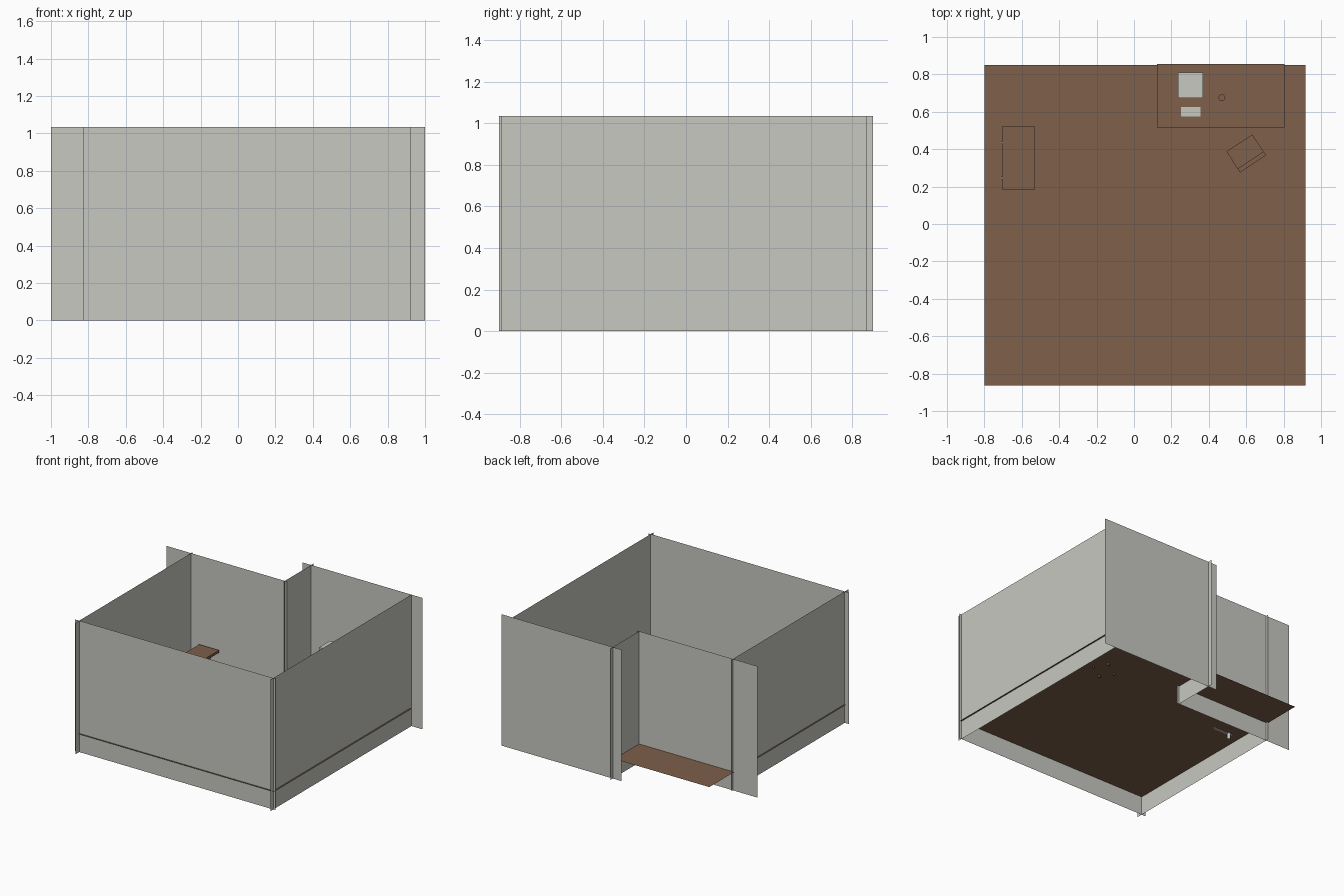
import bpy, bmesh, math
from mathutils import Matrix, Vector

if "Cube" in bpy.data.objects:
    bpy.data.objects.remove(bpy.data.objects["Cube"])


def material(name, rgb):
    m = bpy.data.materials.new(name)
    m.diffuse_color = (*rgb, 1)
    m.use_nodes = True
    m.node_tree.nodes["Principled BSDF"].inputs["Base Color"].default_value = m.diffuse_color
    return m


GREY = material("wall grey", (0.58, 0.58, 0.54))
WOOD = material("wood brown", (0.21, 0.115, 0.07))
FLOOR_Z = 0.147


def finish(bm, name, mat):
    me = bpy.data.meshes.new(name)
    bm.to_mesh(me)
    bm.free()
    me.materials.append(mat)
    ob = bpy.data.objects.new(name, me)
    bpy.context.collection.objects.link(ob)
    return ob


def plane(name, a, b, c, d, mat):
    bm = bmesh.new()
    bm.faces.new([bm.verts.new(p) for p in (a, b, c, d)])
    return finish(bm, name, mat)


def wall(name, x0, y0, x1, y1, h=1.035):
    return plane(name, (x0, y0, 0), (x1, y1, 0), (x1, y1, h), (x0, y0, h), GREY)


def box(name, lo, hi, mat, place=Matrix()):
    lo, hi = Vector(lo), Vector(hi)
    bm = bmesh.new()
    bmesh.ops.create_cube(bm, size=1)
    for v in bm.verts:
        v.co = place @ ((lo + hi) / 2 + Vector(a * b for a, b in zip(v.co, hi - lo)))
    return finish(bm, name, mat)


def cylinder(name, x, y, z0, z1, r, mat, sides=16):
    bm = bmesh.new()
    bmesh.ops.create_cone(bm, cap_ends=True, segments=sides, radius1=r, radius2=r,
                          depth=z1 - z0, matrix=Matrix.Translation((x, y, (z0 + z1) / 2)))
    ob = finish(bm, name, mat)
    for p in ob.data.polygons:
        p.use_smooth = abs(p.normal.z) < 0.5
    return ob


# room: paper-thin walls that overrun at the corners, stepped at the back
wall("front_wall", -0.825, -0.852, 0.924, -0.852)
wall("right_wall", 0.904, -0.887, 0.904, 0.868)
wall("left_wall", -0.787, -0.9, -0.787, 0.56)
wall("back_wall", -0.045, 0.868, 1.0, 0.868)
wall("step_wall_back", -1.0, 0.54, 0.05, 0.54)
wall("step_wall_side", 0.03, 0.53, 0.03, 0.9)
plane("floor", (-0.798, -0.864, FLOOR_Z), (0.916, -0.864, FLOOR_Z),
      (0.916, 0.85, FLOOR_Z), (-0.798, 0.85, FLOOR_Z), WOOD)

# desk
DESK = 0.39
box("desk_top", (0.122, 0.515, DESK - 0.02), (0.805, 0.855, DESK), WOOD)
for side, x in (("left", 0.14), ("right", 0.767)):
    box(f"desk_{side}_panel", (x, 0.54, FLOOR_Z), (x + 0.02, 0.84, DESK - 0.02), WOOD)
box("desk_back_panel", (0.16, 0.82, 0.25), (0.767, 0.835, DESK - 0.02), WOOD)

# things on the desk
box("monitor", (0.235, 0.675, DESK), (0.37, 0.81, 0.515), GREY)
box("keyboard", (0.25, 0.575, DESK - 0.005), (0.355, 0.625, DESK + 0.001), GREY)
box("mouse", (0.402, 0.572, DESK), (0.42, 0.602, DESK + 0.008), WOOD)
cylinder("cup", 0.47, 0.675, DESK, DESK + 0.04, 0.018, WOOD)

# chair, turned towards the monitor
place = Matrix.Translation((0.6, 0.377, 0)) @ Matrix.Rotation(math.radians(33.5), 4, "Z")
box("chair_seat", (-0.083, -0.067, 0.285), (0.083, 0.067, 0.305), WOOD, place)
box("chair_back", (-0.083, -0.067, 0.305), (0.083, -0.042, 0.46), WOOD, place)
for i, sx in enumerate((-1, 1)):
    for j, sy in enumerate((-1, 1)):
        x, y = sx * 0.072, sy * 0.055
        box(f"chair_leg_{i}{j}", (x - 0.006, y - 0.006, 0.13),
            (x + 0.006, y + 0.006, 0.285), WOOD, place)

# side table on two metal frames
box("side_table_top", (-0.704, 0.183, 0.325), (-0.532, 0.523, 0.345), WOOD)
for side, y, low in (("front", 0.245, 0.142), ("back", 0.435, 0.148)):
    box(f"side_table_{side}_foot", (-0.712, y - 0.008, low), (-0.54, y + 0.008, 0.16), GREY)
    for k, x in enumerate((-0.704, -0.55)):
        cylinder(f"side_table_{side}_leg_{k}", x, y, 0.155, 0.325, 0.008, GREY, 12)
cylinder("side_table_foot_peg", -0.68, 0.25, 0.10, 0.16, 0.012, GREY, 12)
